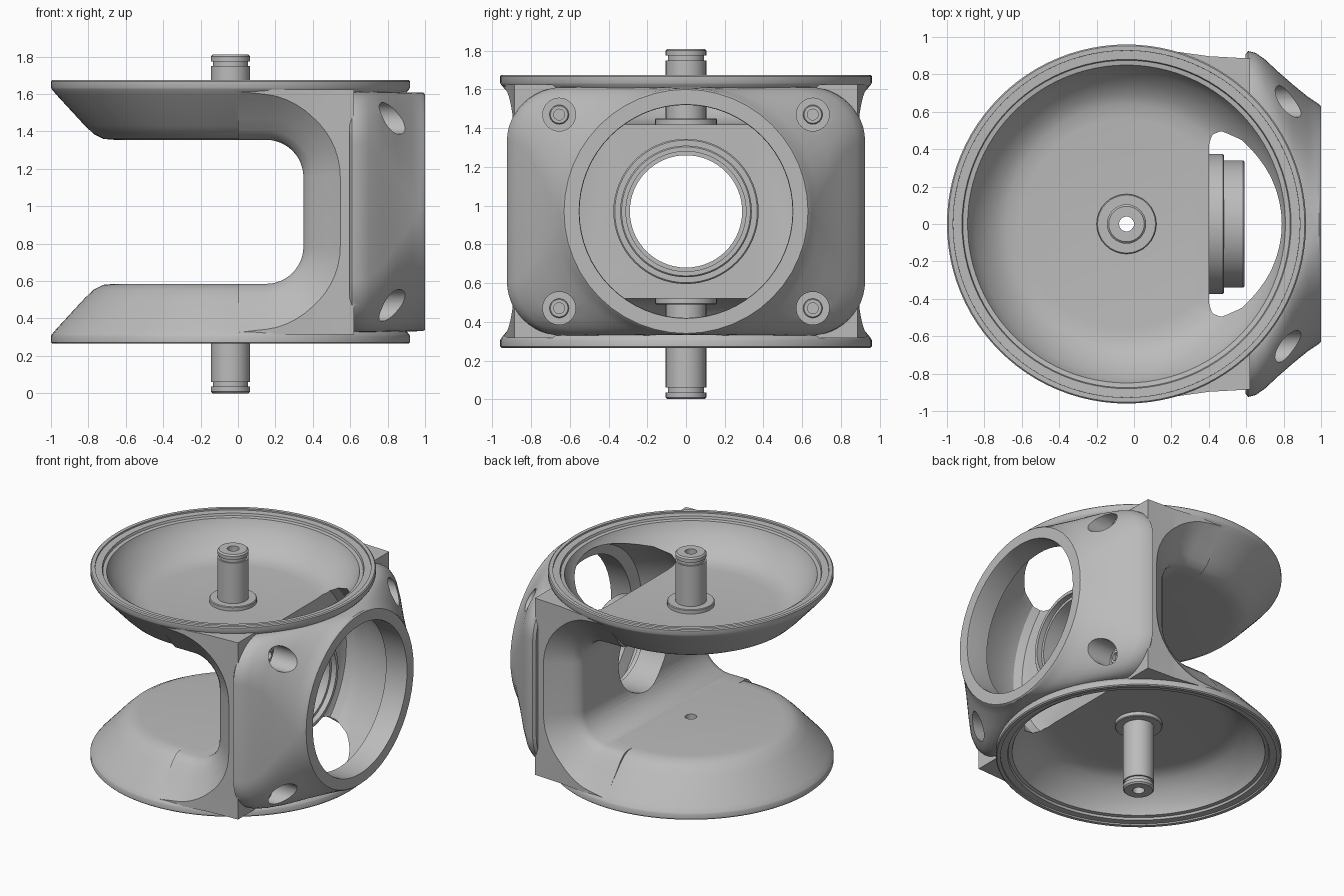
import bpy, bmesh, math
from mathutils import Matrix, Vector

if "Cube" in bpy.data.objects:
    bpy.data.objects.remove(bpy.data.objects["Cube"], do_unlink=True)

MID = 0.97      # height of the mirror plane
AXIS = -0.04    # x of the vertical axis

grey = bpy.data.materials.new("light_grey")
grey.use_nodes = True
colour = (0.5, 0.5, 0.5, 1)
grey.diffuse_color = colour
grey.node_tree.nodes["Principled BSDF"].inputs["Base Color"].default_value = colour


def loft(name, rings, closed=False):
    """Skin equal-sized rings of points; cap the ends or join them."""
    bm = bmesh.new()
    loops = [[bm.verts.new(p) for p in ring] for ring in rings]
    n = len(loops[0])
    pairs = list(zip(loops, loops[1:]))
    if closed:
        pairs.append((loops[-1], loops[0]))
    else:
        bm.faces.new(loops[0])
        bm.faces.new(loops[-1])
    for a, b in pairs:
        for i in range(n):
            j = (i + 1) % n
            bm.faces.new((a[i], a[j], b[j], b[i]))
    bmesh.ops.recalc_face_normals(bm, faces=bm.faces)
    mesh = bpy.data.meshes.new(name)
    bm.to_mesh(mesh)
    bm.free()
    mesh.materials.append(grey)
    ob = bpy.data.objects.new(name, mesh)
    bpy.context.collection.objects.link(ob)
    return ob


def turned(name, profile, centre, direction, closed=False, sides=64):
    """Revolve (radius, distance) points about a line through centre."""
    turn = Vector((0, 0, 1)).rotation_difference(Vector(direction)).to_matrix()
    rings = []
    for r, d in profile:
        angles = [math.tau * i / sides for i in range(sides)]
        rings.append([Vector(centre) + turn @ Vector((r * math.cos(a), r * math.sin(a), d))
                      for a in angles])
    return loft(name, rings, closed)


def rounded_rect(hu, hv, r, steps=12):
    points = []
    for q, (su, sv) in enumerate([(1, 1), (-1, 1), (-1, -1), (1, -1)]):
        for i in range(steps + 1):
            a = math.pi / 2 * (q + i / steps)
            points.append((su * (hu - r) + r * math.cos(a), sv * (hv - r) + r * math.sin(a)))
    return points


def boolean(target, other, operation):
    mod = target.modifiers.new("shape", 'BOOLEAN')
    mod.operation = operation
    mod.solver = 'EXACT'
    mod.object = other
    bpy.context.view_layer.update()
    graph = bpy.context.evaluated_depsgraph_get()
    mesh = bpy.data.meshes.new_from_object(target.evaluated_get(graph))
    target.modifiers.clear()
    target.data = mesh
    bpy.data.objects.remove(other, do_unlink=True)


def smooth(ob):
    bpy.ops.object.select_all(action='DESELECT')
    ob.select_set(True)
    bpy.context.view_layer.objects.active = ob
    bpy.ops.object.shade_smooth_by_angle(angle=math.radians(28))


# Web joining the two dishes
outline = [(0, 0.945), (0.2, 0.925), (0.4, 0.897), (0.62, 0.885)]
outline += [(x, -y) for x, y in reversed(outline)]
body = loft("fork_body", [[(x, y, MID + d) for x, y in outline] for d in (-0.655, 0.655)])

# C-shaped opening that flares out towards the sides
flares = [(0.69, 0), (0.73, 0.012), (0.77, 0.05), (0.82, 0.115), (0.9, 0.21), (1.1, 0.43)]
rings = []
for y, f in [(-y, f) for y, f in reversed(flares)] + flares:
    half = (1.85 + f) / 2
    rings.append([(half - 1.5 + u, y, MID + v)
                  for u, v in rounded_rect(half, 0.385 + f, 0.2 + f)])
boolean(body, loft("opening_cutter", rings), 'DIFFERENCE')

# Conical dishes, top and bottom
cone = [(0.62, 0.385), (0.68, 0.39), (0.73, 0.415), (0.78, 0.462), (0.93, 0.625),
        (0.955, 0.655), (0.96, 0.665), (0.96, 0.698), (0.953, 0.705)]
for s in (-1, 1):
    dish = turned("dish", cone, (AXIS, 0, MID), (0, 0, s), sides=96)
    boolean(body, dish, 'UNION')

# Bulging cover blending from a rounded plate into a round ring
cover = [(0.595, 0.905, 0.63, 0.27), (0.61, 0.925, 0.64, 0.28), (0.65, 0.915, 0.642, 0.28),
         (0.7, 0.88, 0.642, 0.29), (0.77, 0.815, 0.641, 0.34), (0.85, 0.745, 0.64, 0.47),
         (0.93, 0.68, 0.639, 0.58), (0.975, 0.65, 0.638, 0.632), (0.99, 0.64, 0.638, 0.637),
         (1.0, 0.63, 0.63, 0.629)]
rings = [[(x, u, MID + v) for u, v in rounded_rect(hy, hz, r)] for x, hy, hz, r in cover]
boolean(body, loft("cover", rings), 'UNION')

# Hollow of each dish with a stepped rim
hollow = [(0.56, 0.45), (0.64, 0.458), (0.7, 0.485), (0.76, 0.535), (0.81, 0.595),
          (0.84, 0.645), (0.85, 0.672), (0.875, 0.676), (0.88, 0.692), (0.927, 0.694),
          (0.93, 0.8)]
for s in (-1, 1):
    boolean(body, turned("hollow_cutter", hollow, (AXIS, 0, MID), (0, 0, s), sides=96),
            'DIFFERENCE')

# Round chamber behind the ring, and the passages through wall and floors
chamber = [(0.62, 0.4), (0.67, 0.42), (0.7, 0.47), (0.7, 0.58), (0.625, 0.8),
           (0.55, 0.83), (0.55, 0.985), (0.56, 1.05)]
boolean(body, turned("chamber_cutter", chamber, (0, 0, MID), (1, 0, 0)), 'DIFFERENCE')
boolean(body, turned("passage_cutter", [(0.29, 0.2), (0.29, 0.5)], (0, 0, MID), (1, 0, 0)),
        'DIFFERENCE')
boolean(body, turned("pin_hole_cutter", [(0.04, -0.6), (0.04, 0.6)], (AXIS, 0, MID),
                     (0, 0, 1), sides=24), 'DIFFERENCE')

# Counterbored screw holes with screw heads
for sy in (-1, 1):
    for sz in (-1, 1):
        centre = (0, sy * 0.655, MID + sz * 0.5)
        boolean(body, turned("screw_cutter", [(0.085, 0.69), (0.085, 1.1)], centre,
                             (1, 0, 0), sides=32), 'DIFFERENCE')
        head = [(0.028, 0.67), (0.05, 0.67), (0.05, 0.71), (0.045, 0.715), (0.028, 0.715)]
        smooth(turned("screw_head", head, centre, (1, 0, 0), True, 24))
smooth(body)

# Stepped bearing sleeve on the inner wall
sleeve = [(0.29, 0.355), (0.375, 0.355), (0.375, 0.475), (0.368, 0.482), (0.34, 0.482),
          (0.34, 0.583), (0.333, 0.59), (0.31, 0.59), (0.31, 0.55), (0.29, 0.55)]
smooth(turned("bearing_sleeve", sleeve, (0, 0, MID), (1, 0, 0), True))

# Hollow pivot pins with a collar and a retaining groove
for name, s, tip in (("upper_pin", 1, 0.84), ("lower_pin", -1, 0.97)):
    pin = [(0.04, 0.43), (0.16, 0.43), (0.16, 0.475), (0.155, 0.48), (0.105, 0.48),
           (0.105, tip - 0.06), (0.094, tip - 0.06), (0.094, tip - 0.035),
           (0.105, tip - 0.035), (0.105, tip - 0.01), (0.095, tip), (0.04, tip)]
    smooth(turned(name, pin, (AXIS, 0, MID), (0, 0, s), True, 32))
